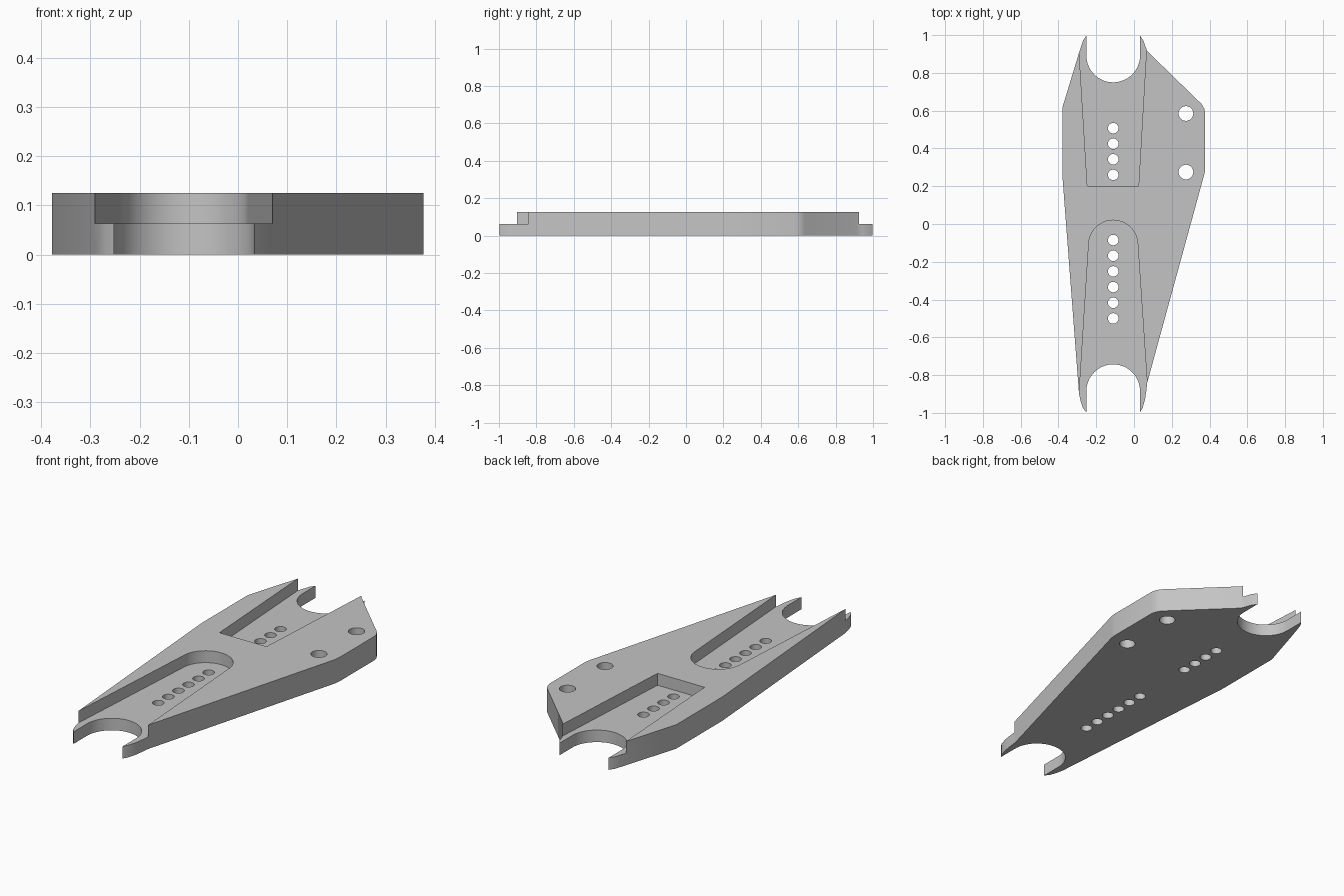
import bpy
import bmesh
from math import cos, sin, pi, radians

cube = bpy.data.objects.get("Cube")
if cube:
    bpy.data.objects.remove(cube, do_unlink=True)

THICK, FLOOR, AXIS = 0.125, 0.063, -0.11


def arc(x, y, r, start, end, steps):
    """Points along an arc, angles in degrees."""
    angles = [radians(start + (end - start) * i / steps) for i in range(steps + 1)]
    return [(x + r * cos(a), y + r * sin(a)) for a in angles]


def prism(name, outline, z0, z1):
    """Extrude a flat outline between two heights."""
    bm = bmesh.new()
    base = bm.faces.new([bm.verts.new((x, y, z0)) for x, y in outline])
    top = bmesh.ops.extrude_face_region(bm, geom=[base])["geom"]
    bmesh.ops.translate(bm, vec=(0, 0, z1 - z0),
                        verts=[v for v in top if isinstance(v, bmesh.types.BMVert)])
    bmesh.ops.recalc_face_normals(bm, faces=bm.faces)
    mesh = bpy.data.meshes.new(name)
    bm.to_mesh(mesh)
    bm.free()
    obj = bpy.data.objects.new(name, mesh)
    bpy.context.collection.objects.link(obj)
    return obj


# Wrench body: tapered plate with rounded jaw tips and an offset lobe
right_edge = [(0.03, -1), (0.045, -0.975), (0.058, -0.93), (0.065, -0.885), (0.07, -0.84),
              (0.374, 0.27), (0.377, 0.30), (0.377, 0.585), (0.372, 0.61), (0.358, 0.635),
              (0.07, 0.915), (0.06, 0.94), (0.05, 0.97), (0.03, 1)]
left_edge = [(-0.25, 1), (-0.268, 0.975), (-0.28, 0.94), (-0.29, 0.91), (-0.378, 0.62),
             (-0.378, 0.24), (-0.291, -0.9), (-0.282, -0.94), (-0.27, -0.975), (-0.25, -1)]
body = prism("wrench_body", right_edge + left_edge, 0, THICK)

cutters = []


def cut(name, outline, z0=-0.1):
    cutters.append(prism(name, outline, z0, 0.3))


# Open jaws at both ends
jaw = 0.142
cut("front_jaw_cutter", arc(AXIS, -0.885, jaw, 0, 180, 32)
    + [(AXIS - jaw, -1.2), (AXIS + jaw, -1.2)])
cut("back_jaw_cutter", arc(AXIS, 0.892, jaw, 180, 360, 32)
    + [(AXIS + jaw, 1.2), (AXIS - jaw, 1.2)])

# Recessed pockets: rounded at the front, square at the back
cut("front_pocket_cutter", arc(AXIS, -0.11, 0.13, 0, 180, 32)
    + [(-0.303, -1.1), (0.087, -1.1)], FLOOR)
cut("back_pocket_cutter", [(-0.247, 0.2), (0.024, 0.2), (0.076, 1.1), (-0.302, 1.1)], FLOOR)

# Rows of small holes and two larger holes in the lobe
holes = [(AXIS, -0.085 - 0.083 * i, 0.028) for i in range(6)]
holes += [(AXIS, 0.26 + 0.0825 * i, 0.028) for i in range(4)]
holes += [(0.275, 0.275, 0.039), (0.275, 0.585, 0.039)]
for x, y, r in holes:
    cut("hole_cutter", arc(x, y, r, 0, 345, 23))

# Cut everything out of the plate, then bake the result
for c in cutters:
    mod = body.modifiers.new(c.name, "BOOLEAN")
    mod.operation = "DIFFERENCE"
    mod.solver = "EXACT"
    mod.object = c
    c.hide_render = True
bpy.context.view_layer.update()
result = bpy.data.meshes.new_from_object(
    body.evaluated_get(bpy.context.evaluated_depsgraph_get()))
body.modifiers.clear()
body.data = result
for c in cutters:
    bpy.data.objects.remove(c, do_unlink=True)

# Plain grey metal
metal = bpy.data.materials.new("grey_metal")
metal.use_nodes = True
grey = (0.55, 0.55, 0.55, 1)
metal.diffuse_color = grey
metal.node_tree.nodes["Principled BSDF"].inputs["Base Color"].default_value = grey
body.data.materials.clear()
body.data.materials.append(metal)

bpy.ops.object.select_all(action="DESELECT")
body.select_set(True)
bpy.context.view_layer.objects.active = body
bpy.ops.object.shade_smooth_by_angle(angle=pi / 6)
